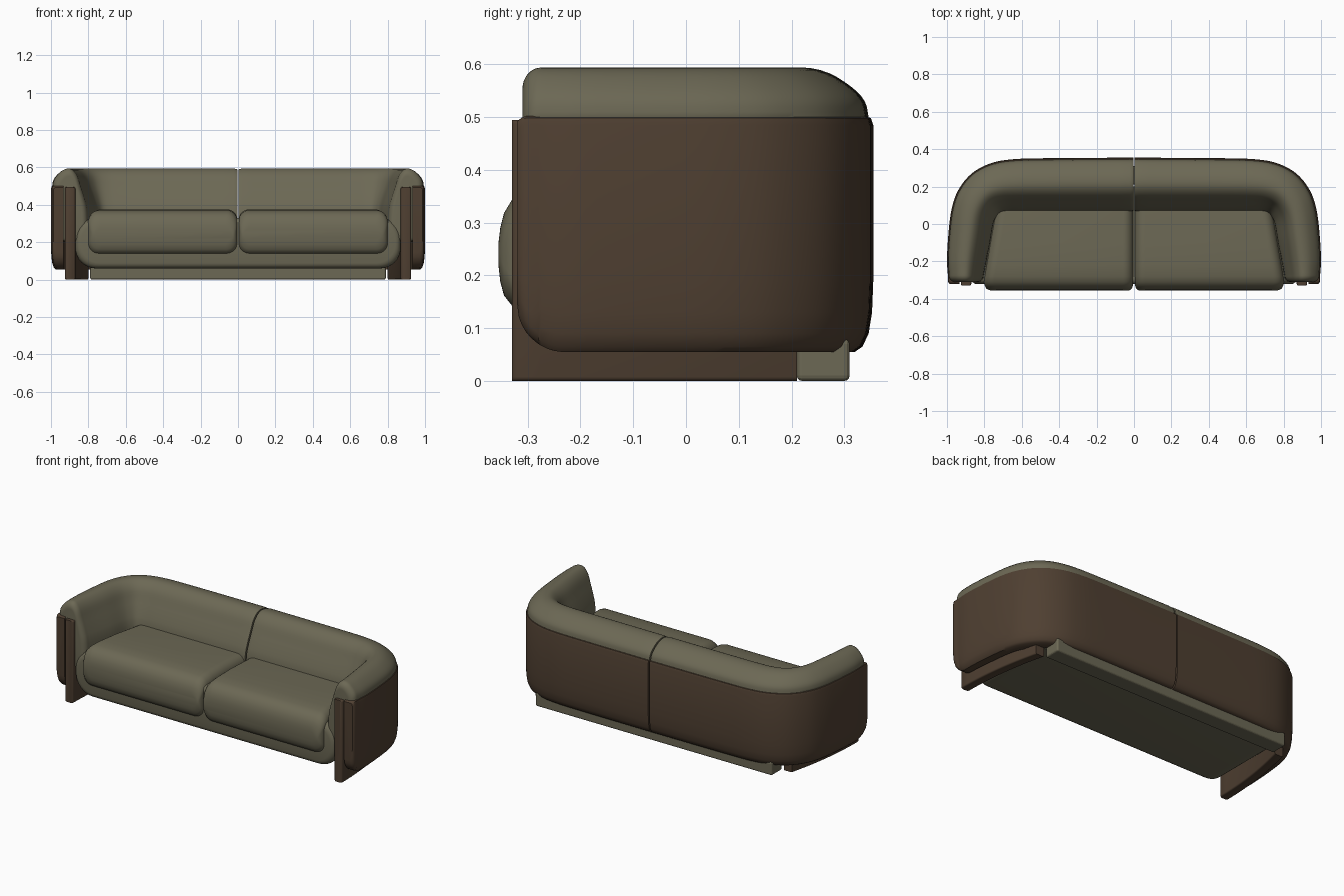
import bpy, bmesh, math
from mathutils import Vector

if "Cube" in bpy.data.objects:
    bpy.data.objects.remove(bpy.data.objects["Cube"])


def material(name, rgb):
    m = bpy.data.materials.new(name)
    m.diffuse_color = (*rgb, 1)
    m.use_nodes = True
    m.node_tree.nodes["Principled BSDF"].inputs["Base Color"].default_value = m.diffuse_color
    return m


OLIVE = material("olive_leather", (0.150, 0.139, 0.090))
WOOD = material("dark_wood", (0.078, 0.050, 0.031))


def loft(name, rings, mat, mirror=True, angle=40):
    """Skin closed rings of equal length, cap both ends, optionally mirror in x."""
    bm = bmesh.new()
    vs = [[bm.verts.new(p) for p in r] for r in rings]
    n = len(vs[0])
    for a, b in zip(vs, vs[1:]):
        for i in range(n):
            bm.faces.new((a[i], a[(i + 1) % n], b[(i + 1) % n], b[i]))
    bm.faces.new(vs[0])
    bm.faces.new(vs[-1])
    bmesh.ops.recalc_face_normals(bm, faces=bm.faces)
    me = bpy.data.meshes.new(name)
    bm.to_mesh(me)
    bm.free()
    ob = bpy.data.objects.new(name, me)
    bpy.context.collection.objects.link(ob)
    me.materials.append(mat)
    bpy.ops.object.select_all(action='DESELECT')
    ob.select_set(True)
    bpy.context.view_layer.objects.active = ob
    bpy.ops.object.shade_smooth_by_angle(angle=math.radians(angle))
    if mirror:
        ob.modifiers.new("mirror", 'MIRROR').use_mirror_merge = False
    return ob


def rrect(x0, x1, z0, z1, y, r, seg=8):
    """Rounded rectangle in the xz plane."""
    r = min(r, (x1 - x0) * .49, (z1 - z0) * .49)
    pts = []
    for k, (cx, cz) in enumerate([(x1 - r, z1 - r), (x0 + r, z1 - r),
                                  (x0 + r, z0 + r), (x1 - r, z0 + r)]):
        for i in range(seg + 1):
            a = (k + i / seg) * math.pi / 2
            pts.append((cx + r * math.cos(a), y, cz + r * math.sin(a)))
    return pts


def smooth(pts, n=6):
    """Catmull-Rom curve through the points."""
    p = [Vector(q) for q in pts]
    p = [2 * p[0] - p[1]] + p + [2 * p[-1] - p[-2]]
    out = []
    for i in range(1, len(p) - 2):
        a, b, c, d = p[i - 1:i + 3]
        for j in range(n):
            t = j / n
            out.append(.5 * (2 * b + (c - a) * t + (2 * a - 5 * b + 4 * c - d) * t * t
                             + (3 * b - a - 3 * c + d) * t ** 3))
    return out + [p[-2]]


# Plan lines of one half: outer wall and matching inner edge at seat level
OUTER = [(.995, -.275), (1, -.19), (.992, -.05), (.975, .08), (.94, .18),
         (.87, .268), (.77, .323), (.65, .346), (.45, .352), (.004, .355)]
INNER = [(.8, -.275), (.785, -.2), (.765, -.1), (.75, -.01), (.735, .03),
         (.715, .054), (.68, .062), (.61, .062), (.43, .062), (.004, .062)]
outer, inner = smooth(OUTER), smooth(INNER)


def ring(o, i, prof, dy=0, st=1, sz=1, tc=.5, zc=.35):
    out = []
    for t, z in prof:
        p = o.lerp(i, tc + (t - tc) * st)
        out.append((p.x, p.y + dy, zc + (z - zc) * sz))
    return out


# Rolled back and arms: padded section swept round the plan, rounded arm ends
pad = [(q.x, q.y) for q in smooth(
    [(.03, .5), (.055, .53), (.14, .557), (.29, .584), (.45, .594), (.58, .585),
     (.7, .553), (.79, .5), (.9, .43), (.97, .36), (1, .2)], 3)] + [(.15, .2), (.15, .45)]
R = .035
rings = []
for k in range(8, 0, -1):
    a = k / 8 * math.pi / 2
    c = 2 * R * (1 - math.cos(a))
    rings.append(ring(outer[0], inner[0], pad, -R * math.sin(a), 1 - c / .2, 1 - c / .42))
rings += [ring(o, i, pad) for o, i in zip(outer[:-1], inner[:-1])]
for x, s in [(.022, 1), (.01, .992), (.004, .98)]:      # soft centre seam
    rings.append(ring(Vector((x, .355)), Vector((x, .062)), pad, 0, s, s))
loft("back_and_arms", rings, OLIVE)

# Wooden outer shell with rounded lower front corner
shell = [(.32, .055), (.12, .055), (.07, .065), (.03, .09), (.008, .13), (0, .19),
         (0, .485), (.015, .498), (.05, .502), (.32, .502)]
rings = []
front = [(s, .09 - math.sqrt(max(0, .09 ** 2 - (.09 - s) ** 2)))
         for s in (0, .003, .008, .016, .026, .04)]
for s, lift in front:
    k = max(0, 1 - s / .012)                            # eased front edge
    pr = [(t + .04 * k * (t < .1), max(z, .055 + lift + (z - .055) * .6) if z < .2 else z - .01 * k)
          for t, z in shell]
    rings.append(ring(outer[0], inner[0], pr, s - .045))
for o, i in zip(outer, inner):
    s = max(0, min(.09, o.y + .32))
    lift = .09 - math.sqrt(max(0, .09 ** 2 - (.09 - s) ** 2)) if o.x > .9 else 0
    rings.append(ring(o, i, [(t, z + lift * (z < .15)) for t, z in shell]))
loft("outer_shell", rings, WOOD)

# Slab legs that curve inward towards the back
rings = []
for y, inset in [(-.33, .008), (-.327, .003), (-.32, 0)] + [(-.32 + .53 * k / 12, 0) for k in range(1, 13)]:
    s = (y + .33) / .54
    x = .898 - .07 * s * s
    rings.append(rrect(x - .028 + inset, x + .028 - inset, 0, .495, y, .008, 3))
loft("side_leg", rings, WOOD)

# Seat frame that forms the rounded front border
rings = [rrect(-.87 + d, .87 - d, .06 + d, .33 - d, y, .11)
         for y, d in [(-.322, .028), (-.319, .017), (-.312, .008), (-.3, .002), (-.285, 0), (.2, 0)]]
loft("seat_frame", rings, OLIVE, mirror=False)

# Seat cushions: y, bottom, top, side inset
rings = []
for y, z0, z1, d in [(-.355, .215, .265, .035), (-.352, .188, .29, .024), (-.345, .162, .318, .012),
                     (-.33, .143, .343, .004), (-.31, .137, .36, 0), (-.28, .135, .37, 0),
                     (-.22, .135, .375, 0), (-.1, .135, .376, 0), (.1, .135, .368, 0)]:
    x1 = .802 - .17 * max(0, y + .3)
    rings.append(rrect(.004 + d * .6, x1 - d, z0, z1, y, .055))
loft("seat_cushion", rings, OLIVE)

# Rear plinth
bpy.ops.mesh.primitive_cube_add(size=1, location=(0, .26, .04))
plinth = bpy.context.object
plinth.name = "rear_plinth"
plinth.scale = (1.58, .1, .08)
bpy.ops.object.transform_apply(location=False, rotation=False, scale=True)
plinth.data.materials.append(OLIVE)
bev = plinth.modifiers.new("bevel", 'BEVEL')
bev.width, bev.segments = .01, 3
